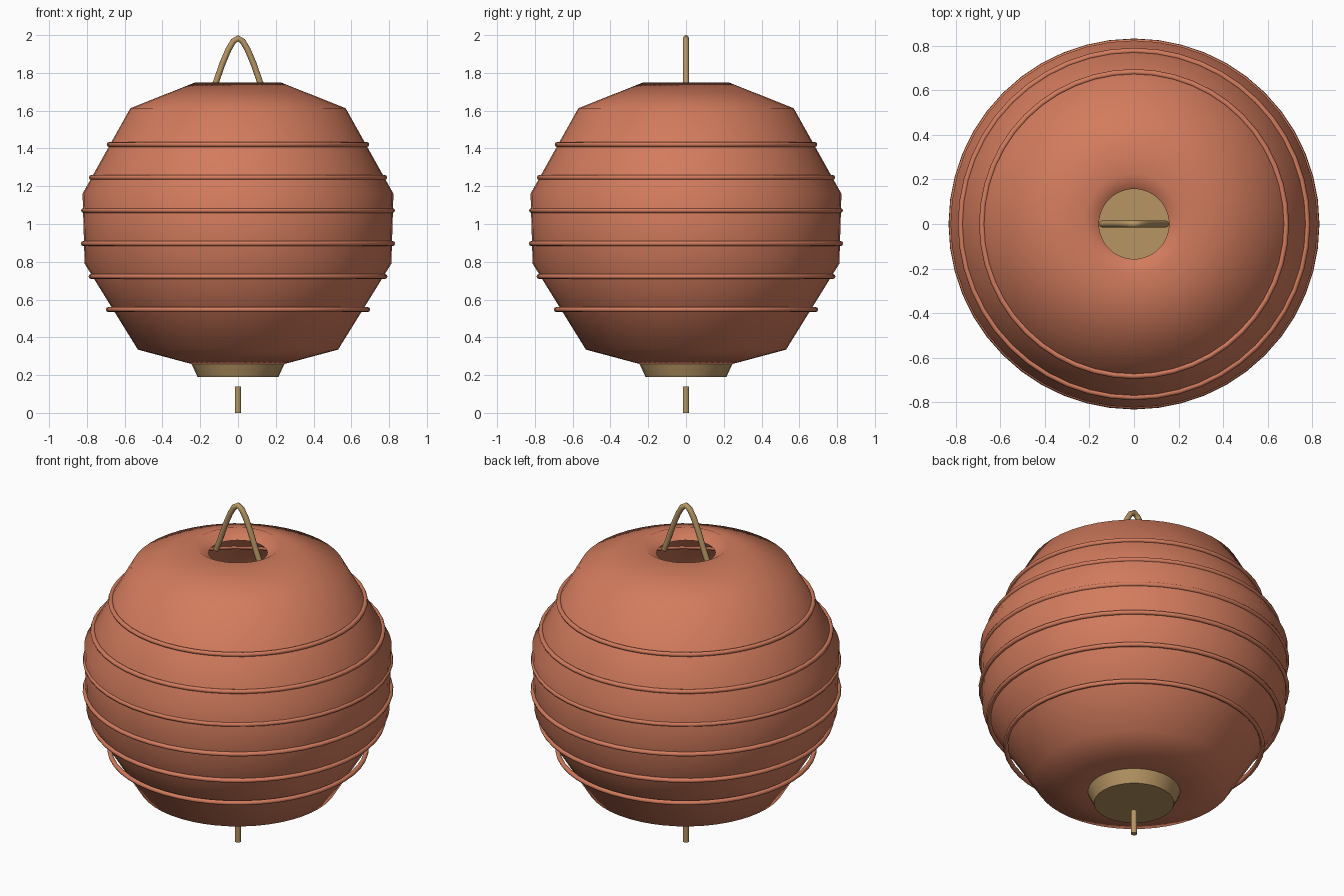
import bpy, bmesh
from math import cos, sin, tau

default = bpy.data.objects.get("Cube")
if default:
    bpy.data.objects.remove(default)


def make_material(name, color):
    mat = bpy.data.materials.new(name)
    mat.use_nodes = True
    mat.diffuse_color = (*color, 1)
    mat.node_tree.nodes["Principled BSDF"].inputs["Base Color"].default_value = (*color, 1)
    return mat


paper_red = make_material("terracotta paper", (0.65, 0.20, 0.11))
wood_tan = make_material("tan wood", (0.47, 0.30, 0.125))


def lathe(name, profile, mat, segments=48, closed=False, smooth=True):
    """Spin (radius, z) points about the z axis; radius 0 becomes a pole."""
    bm = bmesh.new()
    rings = []
    for r, z in profile:
        if r == 0:
            rings.append([bm.verts.new((0, 0, z))] * segments)
        else:
            rings.append([bm.verts.new((r * cos(tau * i / segments), r * sin(tau * i / segments), z))
                          for i in range(segments)])
    pairs = list(zip(rings, rings[1:]))
    if closed:
        pairs.append((rings[-1], rings[0]))
    for low, high in pairs:
        for i in range(segments):
            j = (i + 1) % segments
            corners = dict.fromkeys((low[i], low[j], high[j], high[i]))
            bm.faces.new(list(corners))
    for f in bm.faces:
        f.smooth = smooth
    mesh = bpy.data.meshes.new(name)
    bm.to_mesh(mesh)
    bm.free()
    mesh.materials.append(mat)
    obj = bpy.data.objects.new(name, mesh)
    bpy.context.collection.objects.link(obj)
    return obj


def sharpen(obj):
    bpy.ops.object.select_all(action="DESELECT")
    obj.select_set(True)
    bpy.context.view_layer.objects.active = obj
    bpy.ops.object.shade_smooth_by_angle(angle=0.6)


# Paper shade: open shell with a dipped lip at top and bottom
lathe("paper_shade", [(0.157, 0.30), (0.25, 0.26), (0.53, 0.335), (0.812, 0.79),
                      (0.823, 1.16), (0.57, 1.613), (0.225, 1.75), (0.157, 1.705)], paper_red)

# Hoops around the shade
hoop_radii = (0.687, 0.778, 0.819, 0.818, 0.777, 0.682)
for n, radius in enumerate(hoop_radii):
    height = 0.547 + n * 0.1748
    section = [(radius + 0.013 * cos(tau * k / 8), height + 0.013 * sin(tau * k / 8)) for k in range(8)]
    lathe(f"hoop_{n + 1}", section, paper_red, closed=True)

# Bottom cap and hanging tassel
sharpen(lathe("bottom_cap", [(0, 0.19), (0.214, 0.19), (0.247, 0.262), (0, 0.262)], wood_tan, 32))
sharpen(lathe("tassel", [(0, 0), (0.017, 0), (0.017, 0.14), (0, 0.14)], wood_tan, 12))

# Wire handle
half = [(0.143, 1.685), (0.117, 1.75), (0.082, 1.85), (0.05, 1.925), (0.025, 1.967)]
path = [(-x, z) for x, z in half] + [(0, 1.984)] + half[::-1]
curve = bpy.data.curves.new("handle", "CURVE")
curve.dimensions = "3D"
curve.bevel_depth = 0.016
curve.bevel_resolution = 2
curve.use_fill_caps = True
spline = curve.splines.new("POLY")
spline.points.add(len(path) - 1)
for point, (x, z) in zip(spline.points, path):
    point.co = (x, 0, z, 1)
curve.materials.append(wood_tan)
handle = bpy.data.objects.new("handle", curve)
bpy.context.collection.objects.link(handle)
